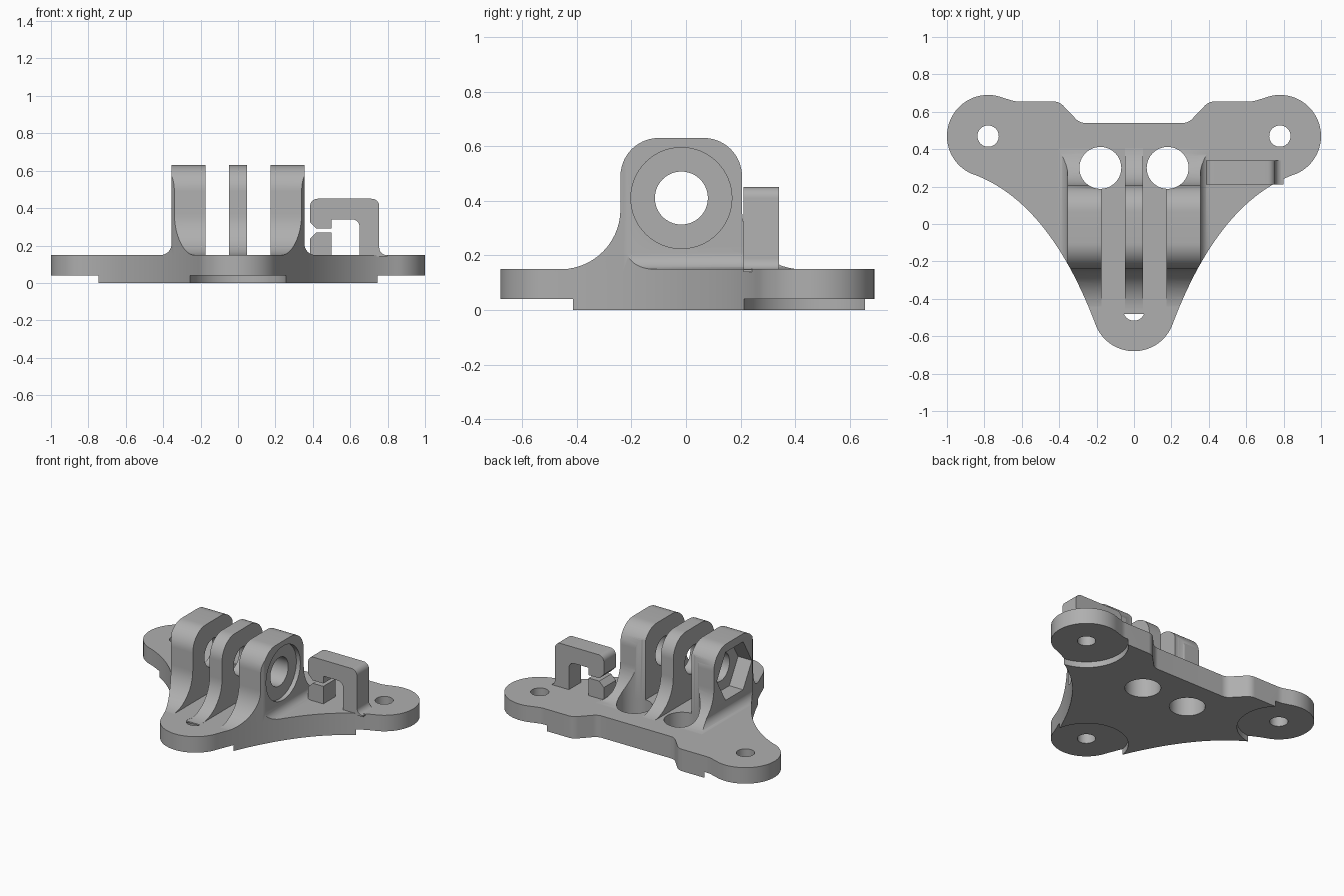
import bpy, bmesh
from math import sin, cos, tan, pi, radians
from mathutils import Vector

if "Cube" in bpy.data.objects:
    bpy.data.objects.remove(bpy.data.objects["Cube"], do_unlink=True)

gray = bpy.data.materials.new("matte gray")
gray.use_nodes = True
COLOR = (0.43, 0.43, 0.43, 1)
gray.diffuse_color = COLOR
gray.node_tree.nodes["Principled BSDF"].inputs["Base Color"].default_value = COLOR


def arc(cx, cy, r, a0, a1, n):
    """Points along an arc, angles in degrees."""
    angles = [radians(a0 + (a1 - a0) * i / n) for i in range(n + 1)]
    return [(cx + r * cos(a), cy + r * sin(a)) for a in angles]


def circle(cx, cy, r, n=64):
    return arc(cx, cy, r, 0, 360, n)[:-1]


def rounded(corners, n=14):
    """Closed polygon whose corners (x, y, radius) are filleted."""
    out = []
    for i, c in enumerate(corners):
        p = Vector(c[:2])
        if len(c) < 3:
            out.append(tuple(p))
            continue
        u = (Vector(corners[i - 1][:2]) - p).normalized()
        v = (Vector(corners[(i + 1) % len(corners)][:2]) - p).normalized()
        half = u.angle(v) / 2
        centre = p + (u + v).normalized() * (c[2] / sin(half))
        start = p + u * (c[2] / tan(half)) - centre
        end = p + v * (c[2] / tan(half)) - centre
        sweep = pi - 2 * half
        for k in range(n + 1):
            t = k / n
            q = (start * sin((1 - t) * sweep) + end * sin(t * sweep)) / sin(sweep)
            out.append(tuple(centre + q))
    return out


def prism(name, points, axis, low, high):
    """Extrude a flat outline along an axis."""
    place = {"x": lambda a, b, h: (h, a, b),
             "y": lambda a, b, h: (a, h, b),
             "z": lambda a, b, h: (a, b, h)}[axis]
    bm = bmesh.new()
    face = bm.faces.new([bm.verts.new(place(a, b, low)) for a, b in points])
    grown = bmesh.ops.extrude_face_region(bm, geom=[face])
    moved = [g for g in grown["geom"] if isinstance(g, bmesh.types.BMVert)]
    bmesh.ops.translate(bm, verts=moved, vec=place(0, 0, high - low))
    bmesh.ops.recalc_face_normals(bm, faces=bm.faces)
    mesh = bpy.data.meshes.new(name)
    bm.to_mesh(mesh)
    bm.free()
    mesh.materials.append(gray)
    obj = bpy.data.objects.new(name, mesh)
    bpy.context.collection.objects.link(obj)
    return obj


def combine(obj, tools, operation="DIFFERENCE"):
    """Apply booleans and discard the tools."""
    for tool in tools:
        mod = obj.modifiers.new("cut", "BOOLEAN")
        mod.operation, mod.solver, mod.object = operation, "EXACT", tool
    graph = bpy.context.evaluated_depsgraph_get()
    graph.update()
    mesh = bpy.data.meshes.new_from_object(obj.evaluated_get(graph))
    obj.modifiers.clear()
    obj.data = mesh
    for tool in tools:
        bpy.data.objects.remove(tool, do_unlink=True)


def finish(obj):
    bpy.ops.object.select_all(action="DESELECT")
    obj.select_set(True)
    bpy.context.view_layer.objects.active = obj
    bpy.ops.object.shade_smooth_by_angle(angle=radians(30))


# Mirrored three-lobed plate outline
LOBES = [(-0.78, 0.47), (0.78, 0.47), (0, -0.46)]
LOBE_R = 0.22
back_lobe = arc(*LOBES[1], LOBE_R, 112, -65, 36)
front_lobe = arc(*LOBES[2], LOBE_R, -18, -90, 18)
p0, ctrl, p2 = Vector(back_lobe[-1]), Vector((0.46, 0.13)), Vector(front_lobe[0])
waist = [tuple(p0 * (1 - t) ** 2 + ctrl * 2 * t * (1 - t) + p2 * t * t)
         for t in [i / 28 for i in range(1, 28)]]
half = ([(0.29, 0.54, 0.07), (0.40, 0.655, 0.07), (0.635, 0.655, 0.12)]
        + back_lobe + waist + front_lobe)
mirrored = [(-c[0], *c[1:]) for c in reversed(half[:-1])]
outline = rounded(half + mirrored)

WELLS = [(-0.18, 0.30), (0.18, 0.30)]
WELL_R = 0.112
TOP = 0.15


def well_cutters():
    return [prism("well_cutter", circle(x, y, WELL_R), "z", -0.1, 0.9) for x, y in WELLS]


# Base plate with relieved lobes, screw holes and two wells
plate = prism("base_plate", outline, "z", 0, TOP)
cutters = well_cutters()
for x, y in LOBES:
    cutters.append(prism("lobe_relief", circle(x, y, 0.26, 96), "z", -0.1, 0.04))
    cutters.append(prism("screw_hole", circle(x, y, 0.057, 48), "z", -0.1, 0.3))
combine(plate, cutters)
finish(plate)

# Three prongs: comb profile trimmed by the flared side profile and the outline
FLOOR, UNDER, PEAK = TOP - 0.001, TOP - 0.01, 0.63
comb_half = [(0.047, FLOOR), (0.047, 0.7), (0.047, 0.7)][:2]
comb_half += [(0.42, UNDER)]
right = [(0.047, 0.7), (0.047, FLOOR), (0.175, FLOOR), (0.175, 0.7),
         (0.355, 0.7), (0.355, FLOOR, 0.06), (0.43, FLOOR), (0.43, UNDER)]
left = [(-c[0], *c[1:]) for c in reversed(right)]
prongs = prism("hinge_prongs", rounded(left + right), "y", -0.6, 0.5)
side = rounded([(-0.48, UNDER), (-0.48, FLOOR), (-0.24, FLOOR, 0.22),
                (-0.24, PEAK, 0.14), (0.205, PEAK, 0.14),
                (0.205, FLOOR, 0.22), (0.44, FLOOR), (0.44, UNDER)])
combine(prongs, [prism("side_trim", side, "x", -0.6, 0.6),
                 prism("outline_trim", outline, "z", 0.05, 0.8)], "INTERSECT")

# Axle bore, round bolt-head recess and hexagonal nut recess
AXLE = (-0.017, 0.41)
combine(prongs, well_cutters() + [
    prism("axle_bore", circle(*AXLE, 0.097), "x", -0.6, 0.6),
    prism("bolt_recess", circle(*AXLE, 0.185), "x", 0.325, 0.6),
    prism("nut_recess", circle(*AXLE, 0.19, 6), "x", -0.6, -0.25)])
finish(prongs)

# Cable clip: open loop with a narrow side gap
clip = prism("cable_clip", rounded([
    (0.385, 0.45, 0.04), (0.755, 0.45, 0.04), (0.755, FLOOR, 0.04),
    (0.80, FLOOR), (0.80, UNDER), (0.65, UNDER), (0.65, 0.34, 0.04),
    (0.50, 0.34), (0.50, 0.29), (0.42, 0.29), (0.385, 0.325)], 8),
    "y", 0.21, 0.34)
finish(clip)
stub = prism("cable_clip_lower_jaw", [
    (0.385, UNDER), (0.50, UNDER), (0.50, 0.27), (0.42, 0.27), (0.385, 0.235)],
    "y", 0.21, 0.34)
finish(stub)
